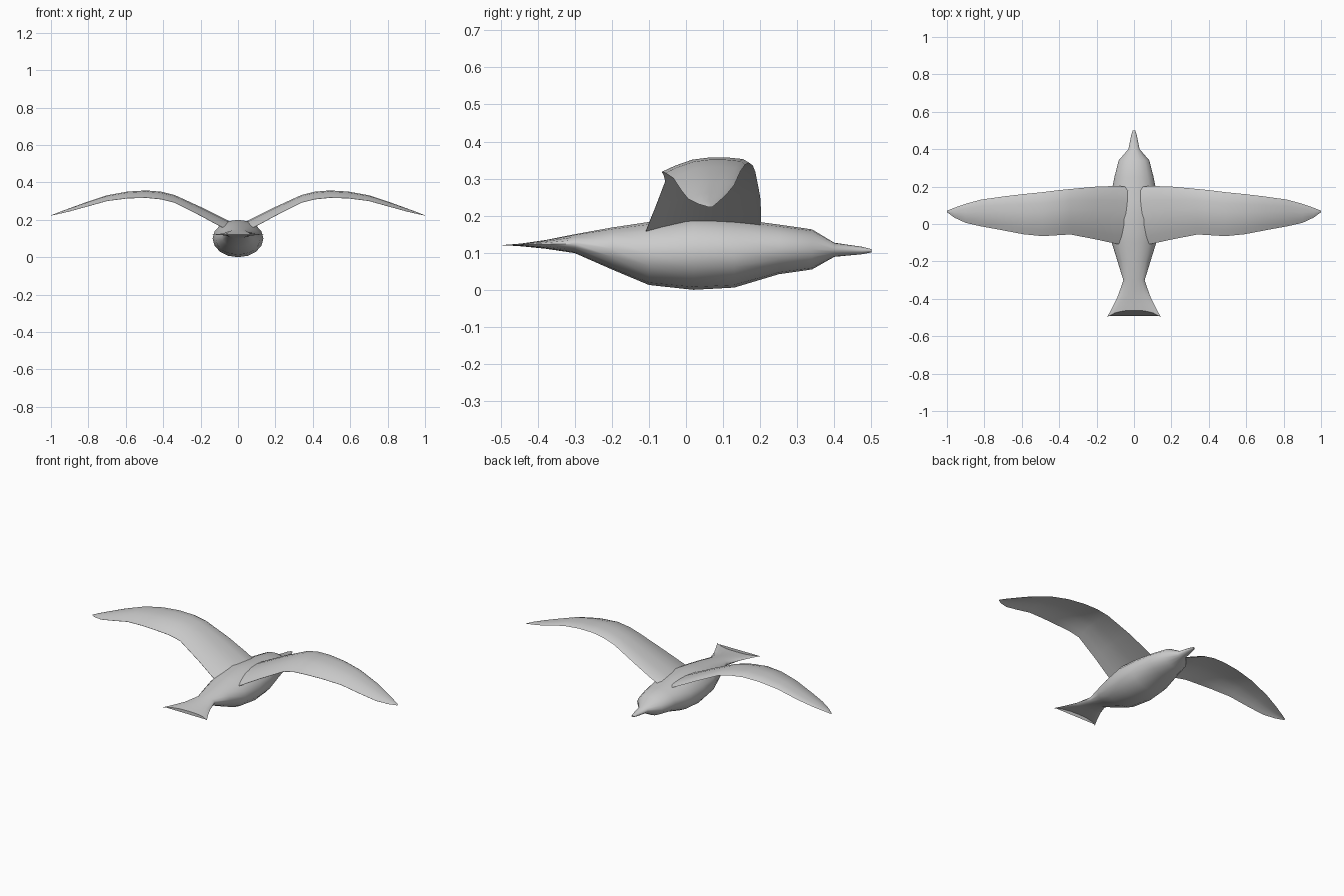
import bpy, bmesh, math

if "Cube" in bpy.data.objects:
    bpy.data.objects.remove(bpy.data.objects["Cube"])


def loft(name, rings):
    """Skin a list of closed rings (equal point counts) and cap both ends."""
    bm = bmesh.new()
    loops = [[bm.verts.new(p) for p in ring] for ring in rings]
    n = len(loops[0])
    for a, b in zip(loops, loops[1:]):
        for i in range(n):
            j = (i + 1) % n
            bm.faces.new((a[i], a[j], b[j], b[i]))
    bm.faces.new(loops[0])
    bm.faces.new(loops[-1])
    bmesh.ops.recalc_face_normals(bm, faces=bm.faces)
    mesh = bpy.data.meshes.new(name)
    bm.to_mesh(mesh)
    bm.free()
    obj = bpy.data.objects.new(name, mesh)
    bpy.context.collection.objects.link(obj)
    bpy.ops.object.select_all(action='DESELECT')
    obj.select_set(True)
    bpy.context.view_layer.objects.active = obj
    bpy.ops.object.shade_smooth_by_angle(angle=math.radians(50))
    return obj


# Body with beak and forked tail: y, half width, bottom z, top z, fork depth
BODY = [
    (0.50, 0.007, 0.101, 0.110, 0), (0.475, 0.015, 0.096, 0.116, 0),
    (0.40, 0.030, 0.089, 0.127, 0), (0.34, 0.082, 0.055, 0.163, 0),
    (0.25, 0.105, 0.042, 0.176, 0), (0.13, 0.128, 0.006, 0.192, 0),
    (0.02, 0.136, 0.000, 0.200, 0), (-0.10, 0.119, 0.013, 0.183, 0),
    (-0.20, 0.088, 0.055, 0.168, 0), (-0.30, 0.057, 0.099, 0.150, 0),
    (-0.38, 0.084, 0.111, 0.134, 0), (-0.43, 0.115, 0.116, 0.127, 0.015),
    (-0.462, 0.145, 0.119, 0.122, 0.038),
]
SIDES = 16
rings = []
for y, hw, zb, zt, fork in BODY:
    ring = []
    for k in range(SIDES):
        a = 2 * math.pi * k / SIDES
        c, s = math.cos(a), math.sin(a)
        ring.append((hw * c, y - fork * abs(c) ** 3,
                     (zb + zt) / 2 + (zt - zb) / 2 * s))
    rings.append(ring)
loft("body", rings)

# Wing stations: x, leading edge y, trailing edge y, crest z
WING = [
    (0.02, 0.200, -0.118, 0.180), (0.10, 0.203, -0.105, 0.219),
    (0.20, 0.200, -0.083, 0.269), (0.34, 0.187, -0.056, 0.333),
    (0.41, 0.180, -0.060, 0.350), (0.49, 0.170, -0.065, 0.357),
    (0.59, 0.160, -0.055, 0.351), (0.70, 0.147, -0.034, 0.331),
    (0.82, 0.130, -0.012, 0.291), (0.90, 0.108, 0.006, 0.262),
    (0.96, 0.087, 0.034, 0.240), (1.00, 0.071, 0.063, 0.224),
]
# Cambered section: chord fraction, height over chord, thickness over chord
SECTION = [(0, -0.06, 0), (0.07, -0.018, 0.035), (0.25, 0, 0.045),
           (0.45, 0, 0.04), (0.65, -0.025, 0.03), (0.85, -0.095, 0.018),
           (1, -0.165, 0.006)]
rings = []
for x, le, te, z in WING:
    chord = le - te
    upper = [(x, le - u * chord, z + h * chord) for u, h, t in SECTION]
    lower = [(x, le - u * chord, z + (h - t) * chord)
             for u, h, t in reversed(SECTION[1:])]
    rings.append(upper + lower)
wings = loft("wings", rings)
mirror = wings.modifiers.new("mirror", 'MIRROR')
mirror.use_axis[0] = True
mirror.use_mirror_merge = False
